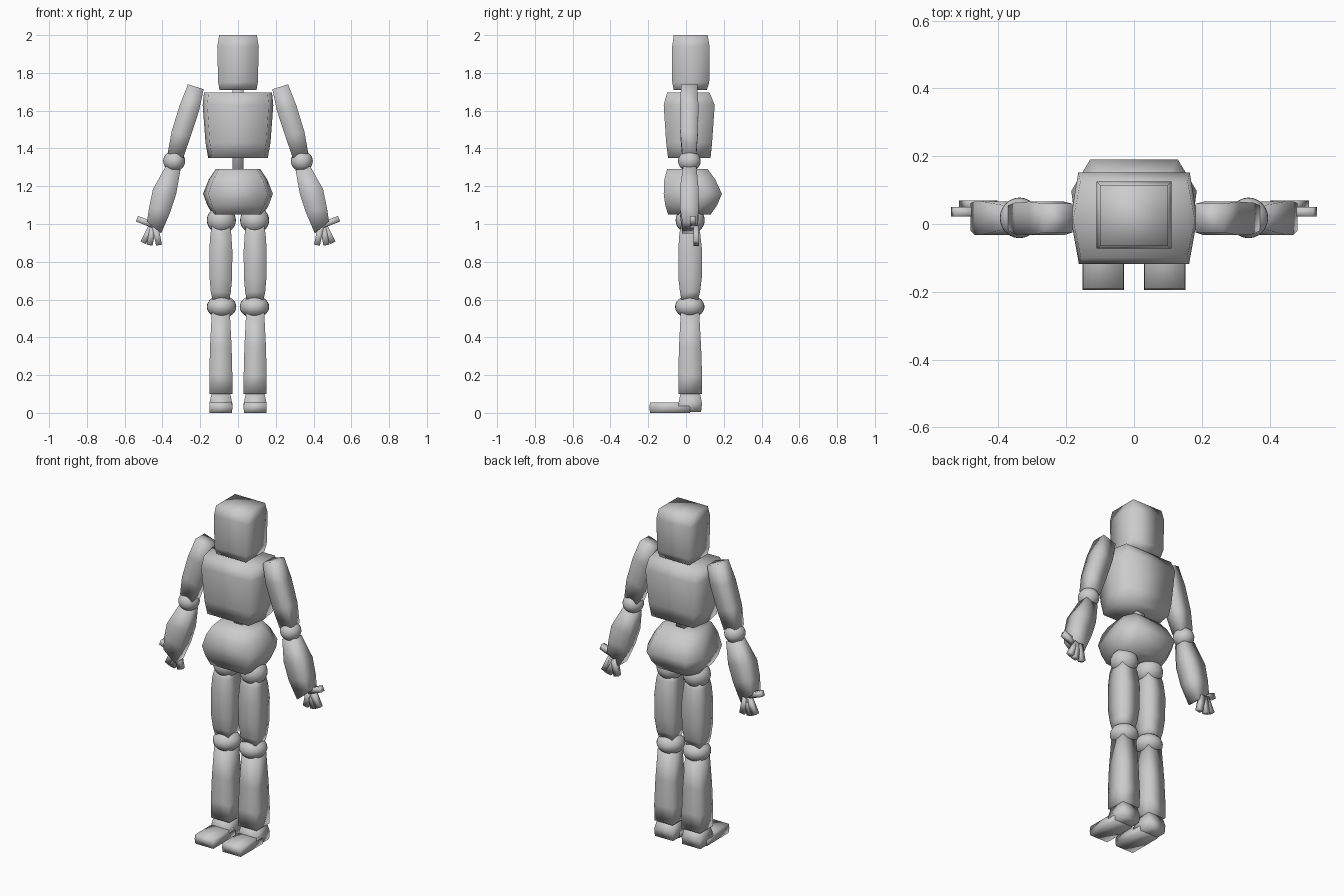
import bpy, bmesh
from mathutils import Vector


def finish(ob, mirror):
    bpy.context.collection.objects.link(ob)
    for p in ob.data.polygons:
        p.use_smooth = True
    if mirror:
        m = ob.modifiers.new("mirror", 'MIRROR')
        m.use_axis[0] = True


def loft(name, sections, mirror=False, front=1.0, back=1.0, t=0.5):
    """Sections: (left x, left z, right x, right z, front y, back y).
    front/back narrow the corners, t places the side points in depth."""
    bm = bmesh.new()
    rings = []
    for xl, zl, xr, zr, y0, y1 in sections:
        a, b = Vector((xl, 0, zl)), Vector((xr, 0, zr))
        mid, half = (a + b) / 2, (b - a) / 2
        ring = []
        for k, y in ((-front, y0), (front, y0), (1, y0 + t * (y1 - y0)),
                     (back, y1), (-back, y1), (-1, y0 + t * (y1 - y0))):
            p = mid + half * k
            ring.append(bm.verts.new((p.x, y, p.z)))
        rings.append(ring)
    for r, s in zip(rings, rings[1:]):
        for i in range(6):
            j = (i + 1) % 6
            bm.faces.new((r[i], r[j], s[j], s[i]))
    bm.faces.new(rings[0])
    bm.faces.new(rings[-1])
    bmesh.ops.recalc_face_normals(bm, faces=bm.faces)
    me = bpy.data.meshes.new(name)
    bm.to_mesh(me)
    bm.free()
    finish(bpy.data.objects.new(name, me), mirror)


def stack(name, rows, cx=0.0, **kw):
    """Level sections: (z, half width, front y, back y)."""
    loft(name, [(cx - w, z, cx + w, z, y0, y1) for z, w, y0, y1 in rows], **kw)


def ball(name, centre, radii):
    bm = bmesh.new()
    bmesh.ops.create_uvsphere(bm, u_segments=24, v_segments=14, radius=1)
    bmesh.ops.scale(bm, vec=radii, verts=bm.verts)
    bmesh.ops.translate(bm, vec=centre, verts=bm.verts)
    me = bpy.data.meshes.new(name)
    bm.to_mesh(me)
    bm.free()
    finish(bpy.data.objects.new(name, me), True)


# Head, chest, pelvis and spine
stack("head", [(1.71, 0.098, -0.065, 0.11), (1.75, 0.105, -0.073, 0.123),
               (1.94, 0.11, -0.073, 0.125), (2.0, 0.1, -0.065, 0.115)])
stack("chest", [(1.35, 0.158, -0.095, 0.13), (1.43, 0.172, -0.105, 0.138),
                (1.63, 0.187, -0.118, 0.152), (1.695, 0.18, -0.1, 0.125)],
      front=0.87, back=0.88)
stack("pelvis", [(1.05, 0.135, -0.095, 0.13), (1.1, 0.163, -0.11, 0.165),
                 (1.16, 0.185, -0.118, 0.19), (1.235, 0.155, -0.115, 0.155),
                 (1.29, 0.118, -0.1, 0.115)], front=0.85, back=0.7, t=0.7)
stack("spine", [(1.2, 0.028, 0, 0.056), (1.8, 0.028, 0, 0.056)])

# Legs
LEG = 0.091
ball("hip_joint", (0.088, 0.022, 1.02), (0.077, 0.077, 0.072))
ball("knee_joint", (0.087, 0.02, 0.562), (0.078, 0.078, 0.06))
stack("thigh", [(0.6, 0.045, -0.025, 0.065), (0.64, 0.053, -0.032, 0.074),
                (0.72, 0.06, -0.041, 0.084), (0.86, 0.061, -0.041, 0.085),
                (0.95, 0.055, -0.035, 0.075), (1.0, 0.045, -0.025, 0.065)],
      cx=LEG, mirror=True)
stack("shin", [(0.1, 0.061, -0.041, 0.084), (0.2, 0.061, -0.041, 0.085),
               (0.35, 0.057, -0.037, 0.08), (0.53, 0.048, -0.028, 0.07)],
      cx=LEG, mirror=True)
stack("heel", [(0.005, 0.06, -0.04, 0.08), (0.05, 0.061, -0.04, 0.085),
               (0.1, 0.05, -0.03, 0.075)], cx=LEG, mirror=True)
stack("toe", [(0.0, 0.06, -0.19, 0.02), (0.03, 0.061, -0.195, 0.02),
              (0.055, 0.06, -0.19, 0.0)], cx=LEG, mirror=True)

# Arms
loft("upper_arm", [(0.182, 1.713, 0.265, 1.74, -0.025, 0.06),
                   (0.206, 1.6, 0.309, 1.628, -0.033, 0.066),
                   (0.252, 1.46, 0.352, 1.488, -0.03, 0.063),
                   (0.29, 1.35, 0.372, 1.375, -0.02, 0.055)], mirror=True)
ball("elbow_joint", (0.338, 0.018, 1.333), (0.058, 0.06, 0.055))
loft("forearm", [(0.305, 1.285, 0.383, 1.305, -0.015, 0.055),
                 (0.327, 1.16, 0.45, 1.185, -0.033, 0.067),
                 (0.36, 1.06, 0.47, 1.09, -0.033, 0.067),
                 (0.407, 0.95, 0.482, 1.013, -0.02, 0.062)], mirror=True)

# Fingers and thumb: (start x, start z, tip x, tip z, depth y)
for i, (x0, z0, x1, z1, y) in enumerate([(0.438, 0.985, 0.418, 0.888, 0.055),
                                         (0.45, 0.985, 0.468, 0.888, 0.055),
                                         (0.46, 0.985, 0.502, 0.9, 0.055),
                                         (0.45, 0.995, 0.535, 1.028, 0.036)]):
    d = Vector((x1 - x0, z1 - z0)).normalized() * 0.016
    sec = [(x + d.y, z - d.x, x - d.y, z + d.x, y - 0.014, y + 0.014)
           for x, z in ((x0, z0), (x1, z1))]
    loft("thumb" if i == 3 else f"finger_{i + 1}", sec, mirror=True)
